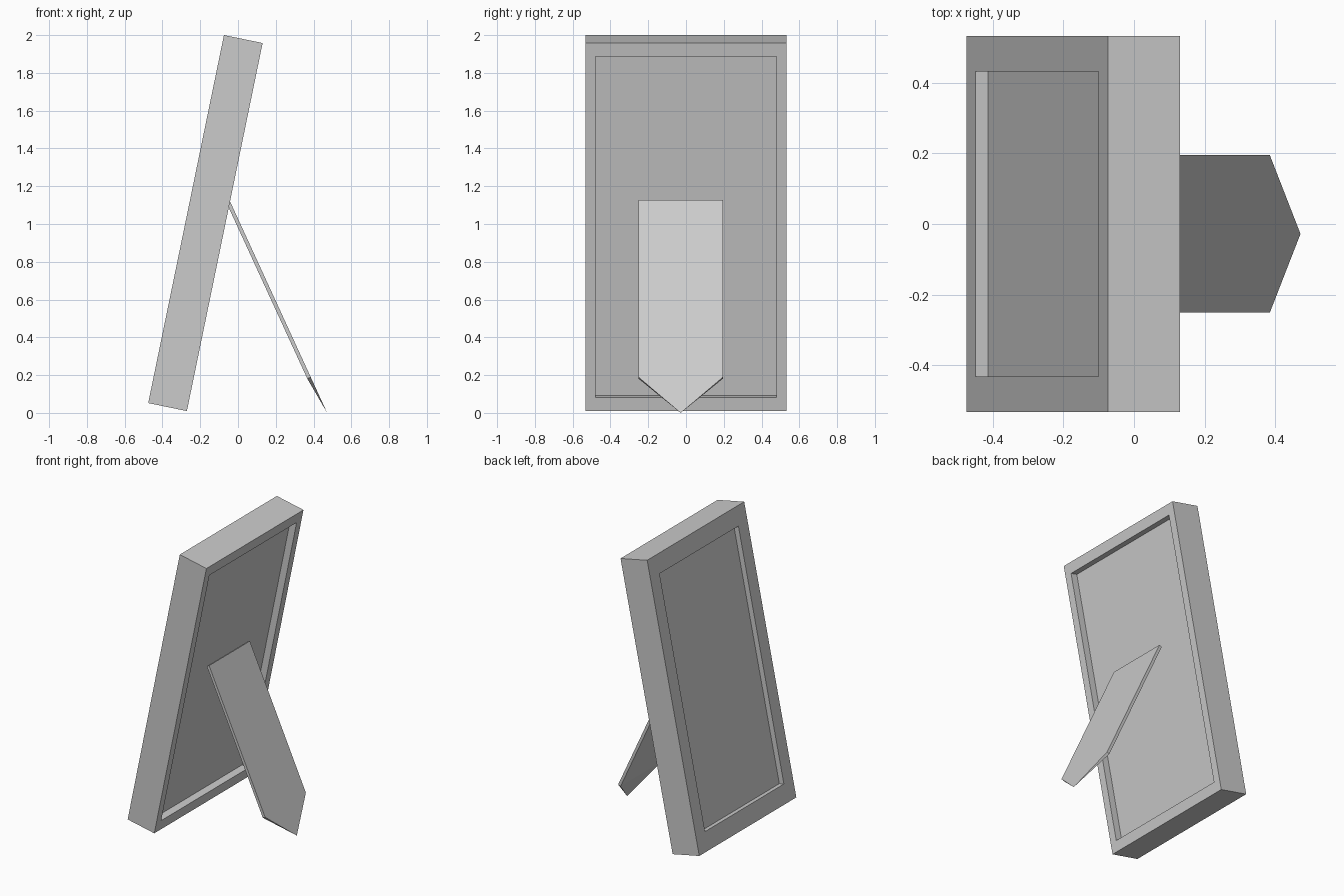
import bpy, bmesh, math
from mathutils import Vector

if "Cube" in bpy.data.objects:
    bpy.data.objects.remove(bpy.data.objects["Cube"])


def make_object(name, bm):
    bmesh.ops.recalc_face_normals(bm, faces=bm.faces)
    mesh = bpy.data.meshes.new(name)
    bm.to_mesh(mesh)
    bm.free()
    obj = bpy.data.objects.new(name, mesh)
    bpy.context.collection.objects.link(obj)
    return obj


def bridge(bm, a, b):
    n = len(a)
    for i in range(n):
        bm.faces.new((a[i], a[(i + 1) % n], b[(i + 1) % n], b[i]))


# Frame body: rectangular rings from front panel, around the rim, to back panel
W, H, T = 0.533, 0.9945, 0.1045          # half width, height, thickness
rings = [
    (-T + 0.036, W - 0.10, H - 0.127),   # picture panel
    (-T, W - 0.10, H - 0.127),           # front opening
    (-T, W, H), (T, W, H),               # outer shell
    (T, W - 0.054, H - 0.073),           # back opening
    (T - 0.048, W - 0.054, H - 0.073),   # back panel
]
bm = bmesh.new()
loops = [[bm.verts.new((x, sy * w, sz * h))
          for sy, sz in ((-1, -1), (1, -1), (1, 1), (-1, 1))]
         for x, w, h in rings]
for a, b in zip(loops, loops[1:]):
    bridge(bm, a, b)
bm.faces.new(loops[0])
bm.faces.new(loops[-1])
frame = make_object("picture_frame", bm)
frame.location = (-0.1725, 0, 1.005)
frame.rotation_euler = (0, math.radians(11.63), 0)

# Easel leg: thin plank whose pointed foot tapers to a tip
top, tip = Vector((-0.046, 0, 1.128)), Vector((0.472, 0, 0))
mid_y, half_w, thick = -0.028, 0.2235, 0.02
along = (tip - top).normalized()
under = Vector((along.z, 0, -along.x)) * thick
shoulder = top.lerp(tip, 0.832)

bm = bmesh.new()


def section(p):
    return [bm.verts.new(p + Vector((0, mid_y + s * half_w, 0)) + o)
            for s, o in ((-1, Vector()), (1, Vector()), (1, under), (-1, under))]


a, b = section(top), section(shoulder)
end = bm.verts.new(tip + Vector((0, mid_y, 0)))
bm.faces.new(a)
bridge(bm, a, b)
for i in range(4):
    bm.faces.new((b[i], b[(i + 1) % 4], end))
make_object("easel_leg", bm)
